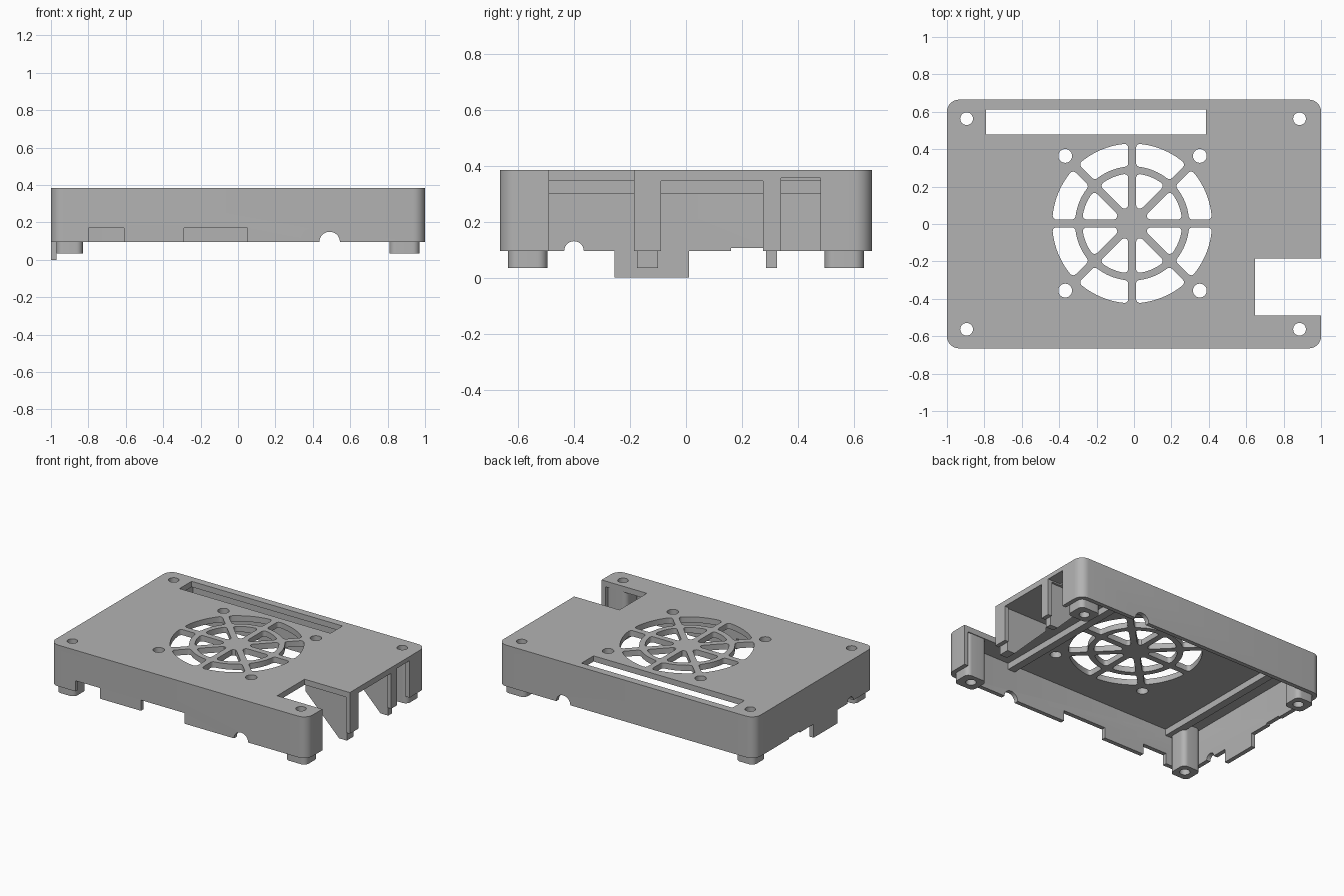
import bpy, bmesh
from math import sin, cos, asin, pi, radians

default = bpy.data.objects.get("Cube")
if default:
    bpy.data.objects.remove(default)

GREY = (0.45, 0.45, 0.45, 1)
mat = bpy.data.materials.new("matte grey plastic")
mat.use_nodes = True
mat.diffuse_color = GREY
mat.node_tree.nodes["Principled BSDF"].inputs["Base Color"].default_value = GREY

BOTTOM, UNDER, TOP = 0.095, 0.345, 0.385   # wall foot, plate underside, plate top
AXES = {"x": lambda u, v, w: (w, u, v),
        "y": lambda u, v, w: (u, w, v),
        "z": lambda u, v, w: (u, v, w)}


def arc(cx, cy, r, a0, a1, n=6):
    return [(cx + r * cos(a0 + (a1 - a0) * i / n), cy + r * sin(a0 + (a1 - a0) * i / n))
            for i in range(n + 1)]


def circle(cx, cy, r, n=28):
    return arc(cx, cy, r, 0, 2 * pi, n)[:-1]


def rect(x0, x1, y0, y1):
    return [(x0, y0), (x1, y0), (x1, y1), (x0, y1)]


def round_rect(x0, x1, y0, y1, r, n=8):
    corners = [(x1 - r, y1 - r), (x0 + r, y1 - r), (x0 + r, y0 + r), (x1 - r, y0 + r)]
    return [p for i, (cx, cy) in enumerate(corners)
            for p in arc(cx, cy, r, i * pi / 2, (i + 1) * pi / 2, n)]


def prism(name, outline, lo, hi, axis="z"):
    """Extrude a flat outline along an axis."""
    place = AXES[axis]
    bm = bmesh.new()
    face = bm.faces.new([bm.verts.new(place(u, v, lo)) for u, v in outline])
    side = bmesh.ops.extrude_face_region(bm, geom=[face])["geom"]
    shift = place(0, 0, hi - lo)
    bmesh.ops.translate(bm, vec=shift, verts=[g for g in side if isinstance(g, bmesh.types.BMVert)])
    bmesh.ops.recalc_face_normals(bm, faces=bm.faces)
    mesh = bpy.data.meshes.new(name)
    bm.to_mesh(mesh)
    bm.free()
    mesh.materials.append(mat)
    obj = bpy.data.objects.new(name, mesh)
    bpy.context.collection.objects.link(obj)
    return obj


def cut(obj, cutters):
    """Subtract the cutters, keep the result and remove them."""
    for c in cutters:
        m = obj.modifiers.new("cut", "BOOLEAN")
        m.operation, m.solver, m.object = "DIFFERENCE", "EXACT", c
    deps = bpy.context.evaluated_depsgraph_get()
    mesh = bpy.data.meshes.new_from_object(obj.evaluated_get(deps))
    obj.modifiers.clear()
    obj.data = mesh
    for c in cutters:
        bpy.data.objects.remove(c)


def smooth(obj):
    bpy.ops.object.select_all(action="DESELECT")
    obj.select_set(True)
    bpy.context.view_layer.objects.active = obj
    bpy.ops.object.shade_smooth_by_angle(angle=radians(30))


def fan_opening(base, r0, r1, h=0.021, rr=0.02):
    """Rounded opening between two spokes; r0 = 0 gives a pointed one."""
    cx, cy, step = -0.01, 0.003, pi / 4
    outer, off = r1 - rr, h + rr

    def corner(r, a, d0, d1):
        return arc(cx + r * cos(a), cy + r * sin(a), rr, d0, d1, 4)

    t = asin(off / outer)
    a, b = base + t, base + step - t
    pts = corner(outer, a, base - pi / 2, a) + arc(cx, cy, r1, a, b, 10)[1:-1]
    pts += corner(outer, b, b, base + step + pi / 2)
    if r0:
        inner = r0 + rr
        t = asin(off / inner)
        a, b = base + t, base + step - t
        pts += corner(inner, b, base + step + pi / 2, b + pi) + arc(cx, cy, r0, b, a, 8)[1:-1]
        pts += corner(inner, a, a + pi, base + 3 * pi / 2)
    else:
        pts += corner(off / sin(step / 2), base + step / 2, base + step + pi / 2, base + 3 * pi / 2)
    return pts


# Cover: rounded block, hollowed from below
cover = prism("cover", round_rect(-1, 1, -0.665, 0.665, 0.065), BOTTOM, TOP)
cutters = [prism("cavity", round_rect(-0.97, 0.97, -0.635, 0.635, 0.035), 0, UNDER)]

# Long slot and connector cutout in the top
cutters.append(prism("slot", rect(-0.79, 0.385, 0.478, 0.612), 0.3, 0.5))
cutters.append(prism("corner_cutout", rect(0.648, 1.1, -0.49, -0.185), 0, 0.5))

# Port openings in the end wall
for y0, y1, top in ((-0.09, 0.275, UNDER), (0.34, 0.48, 0.355)):
    cutters.append(prism("port", rect(0.9, 1.1, y0, y1), 0, top))

# Notches and cable arches along the lower rim
for x0, x1 in ((-0.8, -0.61), (-0.29, 0.05)):
    cutters.append(prism("front_notch", rect(x0, x1, 0, 0.17), -0.7, -0.6, "y"))
cutters.append(prism("side_notch", rect(0.16, 0.28, 0, 0.105), -1.1, -0.9, "x"))
cutters.append(prism("long_arch", circle(0.49, BOTTOM, 0.055), -0.8, 0.8, "y"))
cutters.append(prism("side_arch", circle(-0.4, BOTTOM, 0.035), -1.1, -0.9, "x"))

# Fan grille and its screw holes
for i in range(8):
    for r0, r1 in ((0, 0.267), (0.305, 0.427)):
        cutters.append(prism("grille_opening", fan_opening(i * pi / 4, r0, r1), 0.3, 0.5))
for sx in (-1, 1):
    for sy in (-1, 1):
        cutters.append(prism("fan_screw", circle(-0.008 + 0.36 * sx, 0.004 + 0.36 * sy, 0.037), 0.3, 0.5))

# Corner posts with screw holes through the plate
for end, hx, x0, x1 in (("right", -0.895, -0.97, -0.83), ("left", 0.885, 0.81, 0.97)):
    for side, s in (("front", -1), ("back", 1)):
        y0, y1 = sorted((0.495 * s, 0.635 * s))
        post = prism(f"{side}_{end}_post", round_rect(x0, x1, y0, y1, 0.035), 0.035, UNDER)
        cut(post, [prism("bore", circle(hx, 0.563 * s, 0.034), -0.1, 0.5)])
        smooth(post)
        cutters.append(prism("post_hole", circle(hx, 0.563 * s, 0.034), 0.3, 0.5))

cut(cover, cutters)
smooth(cover)

# Tapered partitions between the ports
taper = [(0.97, 0.035), (0.97, UNDER), (0.65, UNDER), (0.65, 0.295), (0.91, 0.035)]
prism("wide_partition", taper, -0.175, -0.1, "y")
prism("narrow_partition", taper, 0.285, 0.325, "y")

# Stiffening ribs under the plate
for name, x0 in (("right_rib", -0.85), ("left_rib", 0.46)):
    prism(name, rect(x0, x0 + 0.055, -0.635, 0.635), 0.3, UNDER)

# Tab below the end wall
prism("end_tab", rect(-1, -0.97, -0.255, 0.01), 0, BOTTOM)
